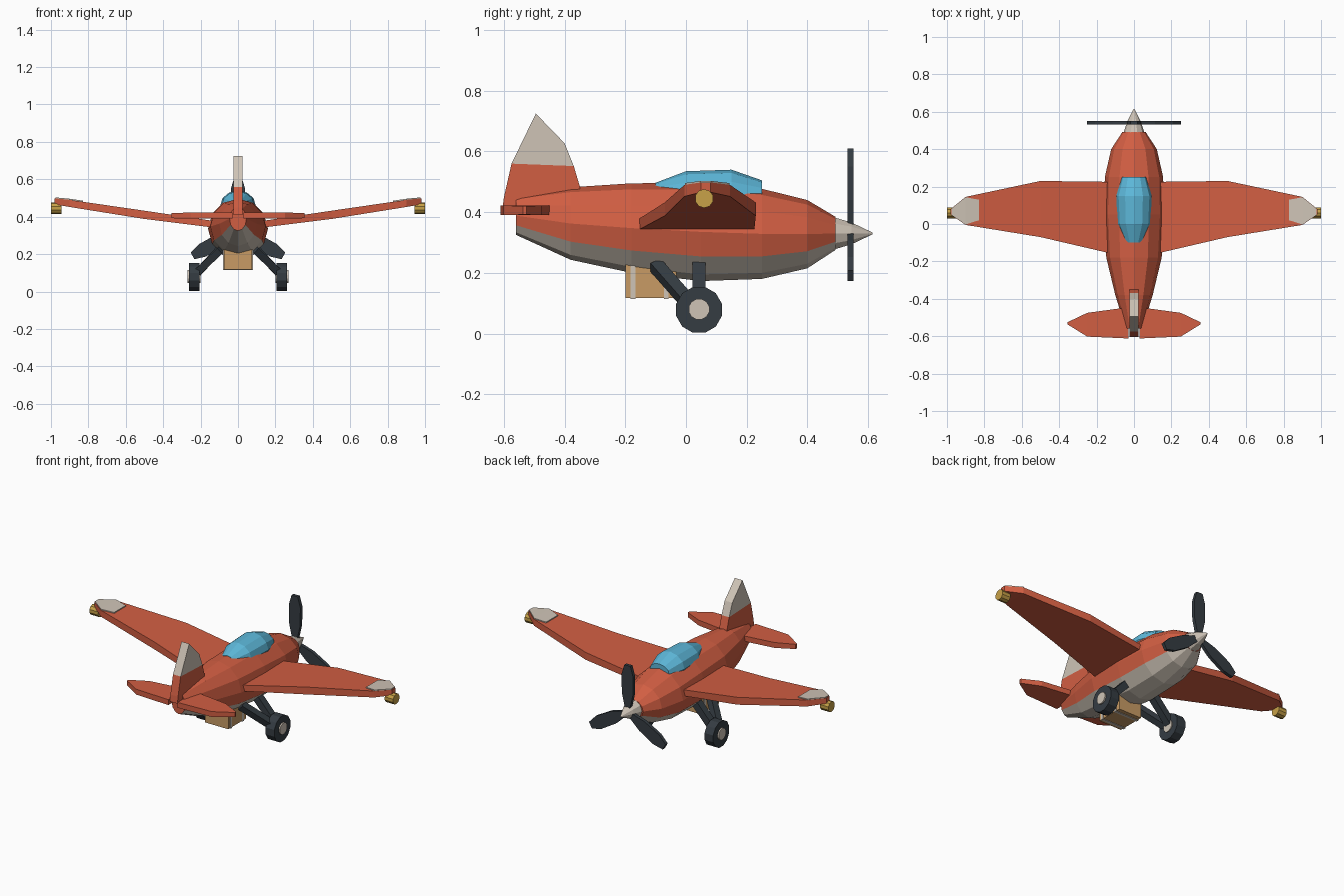
import bpy, bmesh, math
from mathutils import Vector

if "Cube" in bpy.data.objects:
    bpy.data.objects.remove(bpy.data.objects["Cube"])


def material(name, rgb):
    m = bpy.data.materials.new(name)
    m.diffuse_color = (*rgb, 1)
    m.use_nodes = True
    m.node_tree.nodes["Principled BSDF"].inputs["Base Color"].default_value = m.diffuse_color
    return m


RED = material("red paint", (0.64, 0.112, 0.055))
CREAM = material("cream paint", (0.62, 0.55, 0.47))
BLUE = material("canopy blue", (0.11, 0.48, 0.70))
DARK = material("dark grey", (0.035, 0.045, 0.055))
GOLD = material("gold", (0.58, 0.36, 0.065))
TAN = material("cardboard", (0.58, 0.33, 0.13))


def loft(name, rings, *mats, rule=None):
    """Skin equal-sized rings of points, cap both ends; rule(i) picks the material per ring segment."""
    bm = bmesh.new()
    loops = [[bm.verts.new(p) for p in r] for r in rings]
    n = len(rings[0])
    for a, b in zip(loops, loops[1:]):
        for i in range(n):
            j = (i + 1) % n
            f = bm.faces.new((a[i], a[j], b[j], b[i]))
            f.material_index = rule(i) if rule else 0
    bm.faces.new(loops[0])
    bm.faces.new(loops[-1])
    bmesh.ops.recalc_face_normals(bm, faces=bm.faces)
    me = bpy.data.meshes.new(name)
    bm.to_mesh(me)
    bm.free()
    for m in mats:
        me.materials.append(m)
    ob = bpy.data.objects.new(name, me)
    bpy.context.collection.objects.link(ob)
    return ob


def oval(y, z, rx, rz, n=12, start=0.0):
    return [(rx * math.cos(start + math.tau * i / n), y,
             z + rz * math.sin(start + math.tau * i / n)) for i in range(n)]


def box(name, lo, hi, mat):
    ring = lambda z: [(lo[0], lo[1], z), (hi[0], lo[1], z), (hi[0], hi[1], z), (lo[0], hi[1], z)]
    return loft(name, [ring(lo[2]), ring(hi[2])], mat)


def slab(name, stations, side, mat):
    """Plate spanning along x from stations (x, y back, y front, z bottom, z top)."""
    return loft(name, [[(side * x, y0, z0), (side * x, y1, z0), (side * x, y1, z1), (side * x, y0, z1)]
                       for x, y0, y1, z0, z1 in stations], mat)


def disc_x(name, x0, x1, y, z, r, n, mat):
    """Cylinder along x with flats at top and bottom."""
    ring = lambda x: [(x, y + r * math.cos(math.tau * (i + .5) / n),
                       z + r * math.sin(math.tau * (i + .5) / n)) for i in range(n)]
    return loft(name, [ring(x0), ring(x1)], mat)


def strut(name, a, b, w, mat):
    """Square bar between two points."""
    a, b = Vector(a), Vector(b)
    d = (b - a).normalized()
    u = d.cross(Vector((0, 1, 0))).normalized() * w / 2
    v = d.cross(u).normalized() * w / 2
    return loft(name, [[p + u + v, p + u - v, p - u - v, p - u + v] for p in (a, b)], mat)


# Fuselage: 12-sided, cream on the four lowest sides. (y, bottom, top, half width)
body = [(-.56, .325, .452, .045), (-.38, .243, .482, .10), (-.18, .20, .495, .148),
        (.05, .173, .497, .16), (.25, .180, .477, .156), (.40, .215, .440, .122), (.492, .275, .385, .062)]
loft("fuselage", [oval(y, (b + t) / 2, w, (t - b) / 2) for y, b, t, w in body],
     RED, CREAM, rule=lambda i: 1 if 7 <= i <= 10 else 0)

# Canopy
loft("canopy", [oval(y, z, w, h) for y, z, w, h in
     [(-.10, .465, .045, .032), (0, .46, .088, .075), (.15, .46, .095, .08), (.25, .455, .066, .05)]], BLUE)

# Spinner and three-bladed propeller
loft("spinner", [oval(y, .33, r, r, 10) for y, r in [(.49, .055), (.545, .038), (.615, .003)]], CREAM)
outline = [(.015, .02), (.036, .11), (.038, .22), (.02, .28)]
outline += [(-x, r) for x, r in reversed(outline)]
for k in range(3):
    c, s = math.cos(math.tau * k / 3), math.sin(math.tau * k / 3)
    loft(f"propeller_blade_{k + 1}",
         [[(x * c + r * s, y, .33 - x * s + r * c) for x, r in outline] for y in (.532, .552)], DARK)

# Tail fin: red base, cream top
base = [(-.605, .41), (-.60, .45), (-.575, .56), (-.37, .552), (-.35, .485), (-.35, .44)]
tip = [(-.575, .56), (-.495, .725), (-.40, .627), (-.37, .552)]
for name, pts, mat in (("tail_fin_base", base, RED), ("tail_fin_tip", tip, CREAM)):
    loft(name, [[(x, y, z) for y, z in pts] for x in (-.025, .025)], mat)

# Mirrored parts
for side, word in ((-1, "left"), (1, "right")):
    slab(word + "_wing", [(.10, -.163, .225, .338, .373), (.5, -.07, .23, .388, .432),
                          (.9, -.005, .145, .452, .49), (.98, .05, .08, .466, .498)], side, RED)
    slab(word + "_wing_tip_panel", [(.83, .02, .13, .474, .486), (.9, -.003, .143, .486, .496),
                                    (.975, .048, .082, .493, .503)], side, CREAM)
    disc_x(word + "_wing_light", side * .945, side * 1.0, .06, .445, .031, 10, GOLD)
    slab(word + "_tailplane", [(.03, -.612, -.445, .39, .422), (.25, -.602, -.475, .39, .422),
                               (.355, -.537, -.525, .392, .42)], side, RED)
    # Landing gear
    disc_x(word + "_wheel", side * .205, side * .262, .043, .078, .078, 12, DARK)
    disc_x(word + "_wheel_hub", side * .20, side * .27, .043, .08, .035, 12, CREAM)
    strut(word + "_main_strut", (side * .225, .043, .09), (side * .09, .043, .235), .042, DARK)
    strut(word + "_rear_strut", (side * .22, .01, .10), (side * .09, -.10, .225), .04, DARK)

# Cargo box with two straps
box("cargo_box", (-.076, -.20, .117), (.076, -.032, .26), TAN)
for k, y in enumerate((-.175, -.065)):
    box(f"cargo_strap_{k + 1}", (-.079, y - .008, .114), (.079, y + .008, .25), CREAM)
